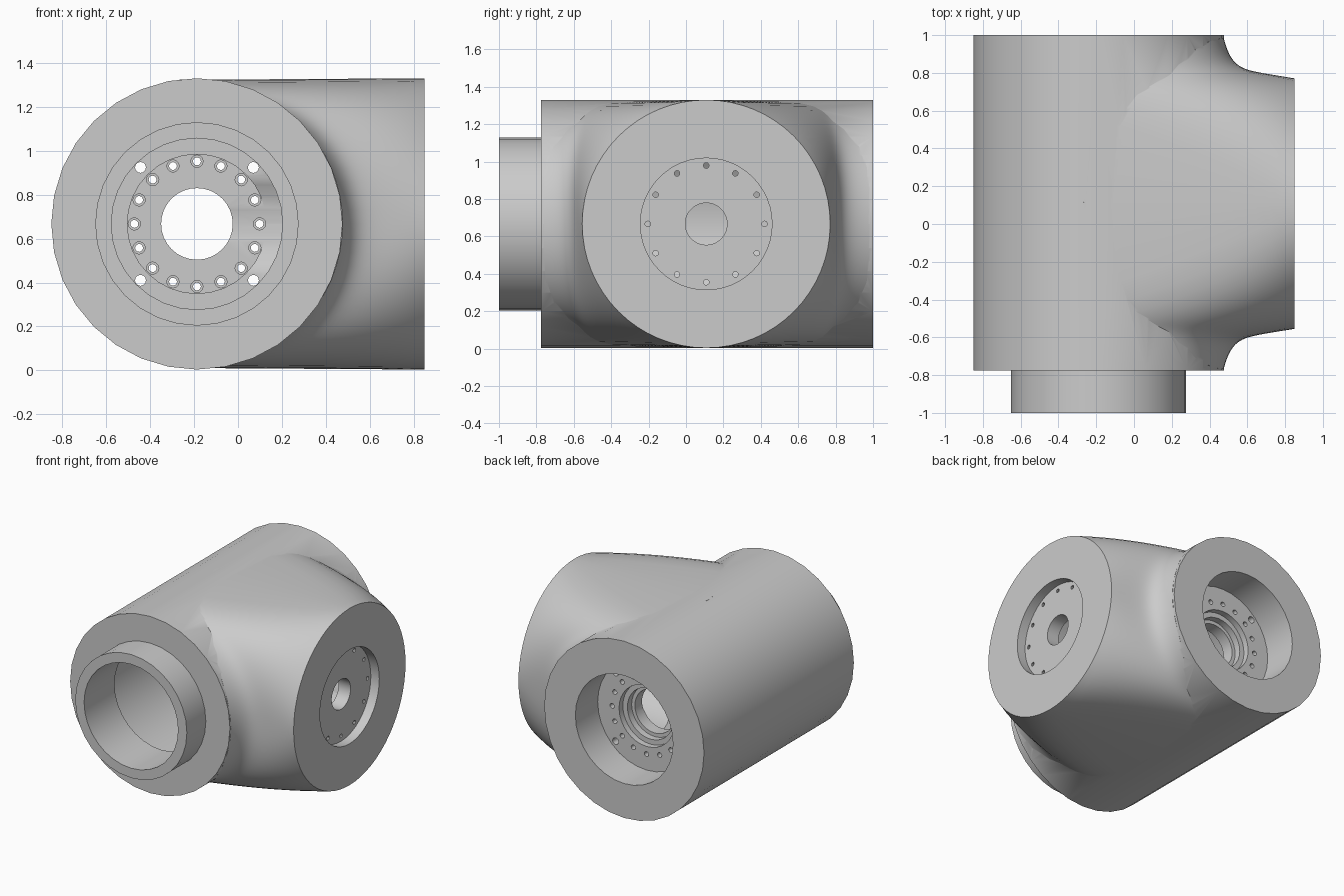
import bpy
import bmesh
from math import sin, cos, pi, exp
from mathutils import Matrix, Vector

if "Cube" in bpy.data.objects:
    bpy.data.objects.remove(bpy.data.objects["Cube"])

R = 0.663                                  # outer radius of both barrels
BODY = Vector((-0.187, 0, 0.667))          # axis of the main barrel (along y)
BOSS = Vector((0, 0.108, 0.667))           # axis of the side branch (along x)
ALONG_Y = Matrix.Rotation(-pi / 2, 4, 'X')
ALONG_X = Matrix.Rotation(pi / 2, 4, 'Y')

steel = bpy.data.materials.new("light_grey_metal")
steel.use_nodes = True
GREY = (0.6, 0.6, 0.6, 1)
steel.diffuse_color = GREY
steel.node_tree.nodes["Principled BSDF"].inputs["Base Color"].default_value = GREY


def skin_rings(bm, rings):
    """Join successive closed rings with quads and cap both ends."""
    for a, b in zip(rings, rings[1:]):
        for j in range(len(a)):
            k = (j + 1) % len(a)
            bm.faces.new((a[j], a[k], b[k], b[j]))
    bm.faces.new(rings[0])
    bm.faces.new(rings[-1])


def finish(bm, name):
    bmesh.ops.recalc_face_normals(bm, faces=bm.faces)
    mesh = bpy.data.meshes.new(name)
    bm.to_mesh(mesh)
    bm.free()
    mesh.materials.append(steel)
    obj = bpy.data.objects.new(name, mesh)
    bpy.context.collection.objects.link(obj)
    return obj


def lathe(bm, profile, axis, centre, sides):
    """Solid of revolution from (distance along axis, radius) pairs."""
    place = Matrix.Translation(centre) @ axis
    rings = []
    for h, r in profile:
        turn = [2 * pi * j / sides for j in range(sides)]
        rings.append([bm.verts.new(place @ Vector((r * cos(a), r * sin(a), h))) for a in turn])
    skin_rings(bm, rings)


def lathe_object(name, profile, axis, centre, sides=32):
    bm = bmesh.new()
    lathe(bm, profile, axis, centre, sides)
    return finish(bm, name)


def combine(target, tool, operation):
    tool.hide_render = True
    mod = target.modifiers.new(tool.name, 'BOOLEAN')
    mod.operation = operation
    mod.solver = 'EXACT'
    mod.object = tool
    bpy.context.view_layer.objects.active = target
    bpy.ops.object.modifier_apply(modifier=mod.name)
    bpy.data.objects.remove(tool)


# Main barrel with the stepped front spigot
housing = lathe_object("housing", [(-1, 0.463), (-0.775, 0.463), (-0.775, R), (1, R)],
                       ALONG_Y, BODY)


# Side branch: round at its face, squarer and flared where it meets the barrel
def branch_point(angle, t):
    root = BODY.x + R * abs(cos(angle))
    x = root + (0.85 - root) * t
    width = 0.663 + 0.16 * (0.85 - x)
    power = 2 + 3.6 * (0.85 - x)
    level = abs(sin(angle))
    half = width * max(0, 1 - level ** power) ** (1 / power)
    fade = max(0, 1 - (level / 0.85) ** 4)
    half = min(half + 0.15 * fade * exp(-max(x - root, 0) / 0.04), 0.875)
    side = cos(angle)
    half = 0 if abs(side) < 1e-6 else half * (1 if side > 0 else -1)
    return Vector((x, half, R * sin(angle) * (0.99 + 0.01 * t)))


bm = bmesh.new()
SIDES, STEPS = 64, 24
angles = [2 * pi * j / SIDES for j in range(SIDES)]
rings = []
core = []
for a in angles:
    p = branch_point(a, 0)
    core.append(bm.verts.new(BOSS + Vector((-0.3, p.y * 0.7, p.z * 0.7))))
rings.append(core)
buried = []
for a in angles:
    p = branch_point(a, 0)
    buried.append(bm.verts.new(BOSS + p - Vector((0.08, 0, 0))))
rings.append(buried)
for i in range(STEPS + 1):
    t = (i / STEPS) ** 1.7
    rings.append([bm.verts.new(BOSS + branch_point(a, t)) for a in angles])
skin_rings(bm, rings)
combine(housing, finish(bm, "side_branch"), 'UNION')

# Main bore: spigot bore, inner chamber, bearing web and rear counterbore
combine(housing, lathe_object("main_bore", [
    (-1.1, 0.39), (-0.64, 0.39), (-0.64, 0.56), (0.5, 0.56), (0.5, 0.317),
    (0.55, 0.317), (0.55, 0.163), (0.64, 0.163), (0.64, 0.19), (0.69, 0.19),
    (0.69, 0.228), (0.735, 0.228), (0.735, 0.405), (1.1, 0.405)],
    ALONG_Y, BODY), 'DIFFERENCE')

# Branch bore: chamber, shaft hole and shallow flange recess
combine(housing, lathe_object("branch_bore", [
    (-0.1, 0.45), (0.68, 0.45), (0.68, 0.112), (0.78, 0.112), (0.78, 0.352), (0.95, 0.352)],
    ALONG_X, BOSS, 48), 'DIFFERENCE')

# Bolt holes: counterbored ring and four corner holes in the web, twelve in the flange
bm = bmesh.new()
for j in range(16):
    a = 2 * pi * j / 16
    lathe(bm, [(0.53, 0.028), (0.59, 0.028), (0.59, 0.018), (0.76, 0.018)], ALONG_Y,
          BODY + 0.285 * Vector((cos(a), 0, sin(a))), 12)
for sx in (-1, 1):
    for sz in (-1, 1):
        lathe(bm, [(0.45, 0.025), (0.78, 0.025)], ALONG_Y,
              BODY + 0.257 * Vector((sx, 0, sz)), 12)
for j in range(12):
    a = 2 * pi * j / 12
    lathe(bm, [(0.65, 0.015), (0.8, 0.015)], ALONG_X,
          BOSS + 0.312 * Vector((0, cos(a), sin(a))), 10)
combine(housing, finish(bm, "bolt_holes"), 'DIFFERENCE')

# Smooth barrels with crisp rims
bpy.ops.object.select_all(action='DESELECT')
housing.select_set(True)
bpy.context.view_layer.objects.active = housing
bpy.ops.object.shade_smooth_by_angle(angle=0.6)
